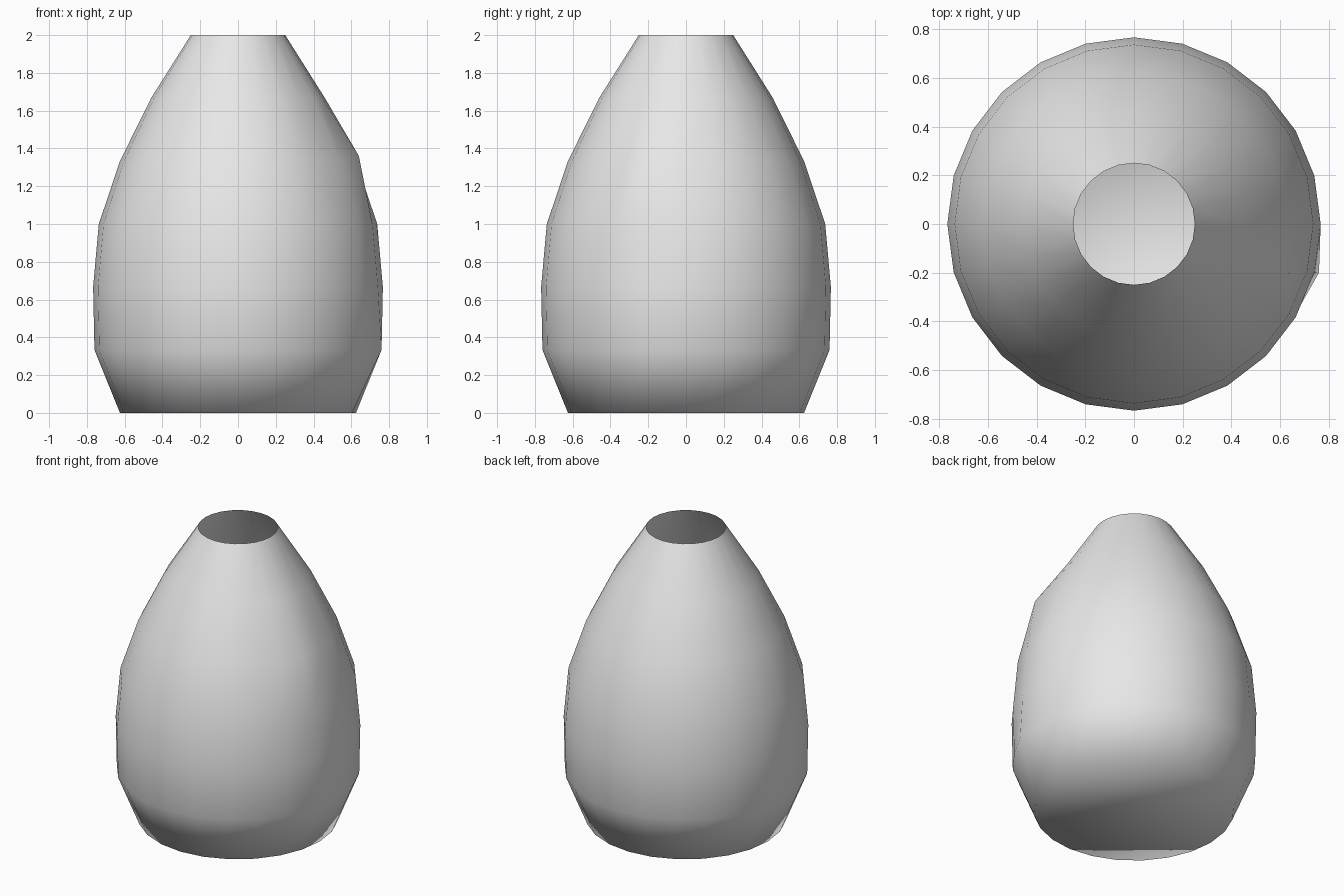
import bpy, bmesh
from math import cos, sin, radians

SIDES = 24
# (radius, height) of each ring, base to rim
PROFILE = [(0.625, 0), (0.76, 0.333), (0.767, 0.667), (0.737, 1.0),
           (0.625, 1.333), (0.46, 1.667), (0.25, 2.0)]

cube = bpy.data.objects.get("Cube")
if cube:
    bpy.data.objects.remove(cube, do_unlink=True)

# plain grey clay
clay = bpy.data.materials.new("grey_clay")
clay.use_nodes = True
clay.diffuse_color = (0.8, 0.8, 0.8, 1)
clay.node_tree.nodes["Principled BSDF"].inputs["Base Color"].default_value = clay.diffuse_color

# thin wall: stacked rings joined by quads
bm = bmesh.new()
rings = []
for radius, z in PROFILE:
    angles = [radians(360 * i / SIDES) for i in range(SIDES)]
    rings.append([bm.verts.new((radius * cos(a), radius * sin(a), z)) for a in angles])
for low, high in zip(rings, rings[1:]):
    for i in range(SIDES):
        j = (i + 1) % SIDES
        bm.faces.new((low[i], low[j], high[j], high[i]))

# closed base, open rim
bm.faces.new(rings[0][::-1])

# two hand-made bumps in one column of the wall
rings[1][-1].co = (0.76, -0.20, 0.333)
rings[4][-1].co = (0.64, -0.20, 1.36)

for face in bm.faces:
    face.smooth = True
mesh = bpy.data.meshes.new("vase_body")
bm.to_mesh(mesh)
bm.free()
mesh.materials.append(clay)
vase = bpy.data.objects.new("vase_body", mesh)
bpy.context.collection.objects.link(vase)
